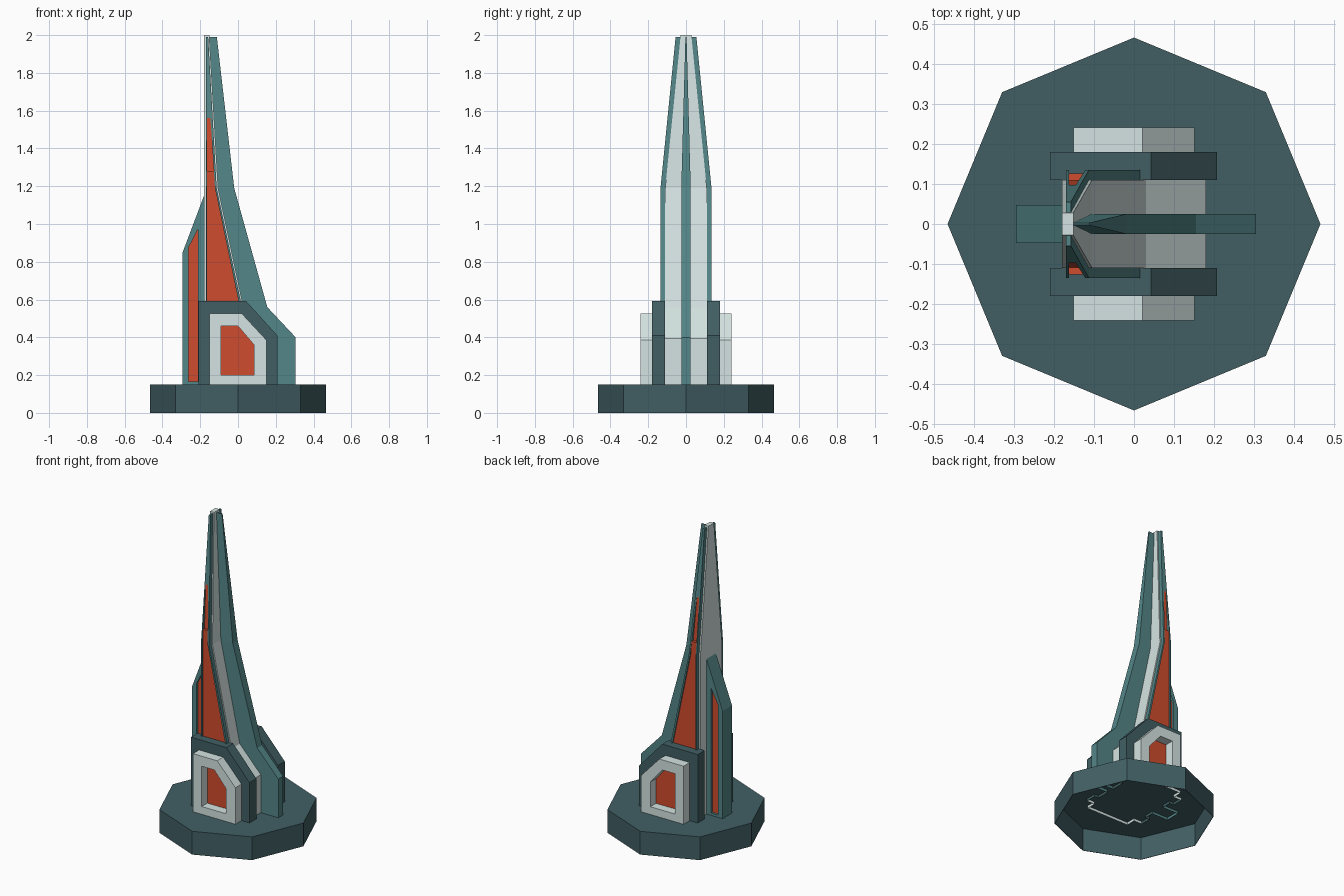
import bpy
import bmesh
from math import cos, sin, pi

cube = bpy.data.objects.get("Cube")
if cube:
    bpy.data.objects.remove(cube, do_unlink=True)


def srgb(r, g, b):
    return tuple(((c / 255 + 0.055) / 1.055) ** 2.4 for c in (r, g, b)) + (1.0,)


def material(name, colour):
    m = bpy.data.materials.new(name)
    m.use_nodes = True
    m.diffuse_color = colour
    m.node_tree.nodes["Principled BSDF"].inputs["Base Color"].default_value = colour
    return m


slate = material("dark slate", srgb(65, 95, 100))
teal = material("teal", srgb(84, 134, 136))
pale = material("pale grey", srgb(213, 228, 226))
red = material("rust red", srgb(208, 76, 46))


def finish(name, bm, mats, mirror=False):
    bmesh.ops.recalc_face_normals(bm, faces=bm.faces)
    mesh = bpy.data.meshes.new(name)
    bm.to_mesh(mesh)
    bm.free()
    for mat in mats:
        mesh.materials.append(mat)
    obj = bpy.data.objects.new(name, mesh)
    bpy.context.collection.objects.link(obj)
    if mirror:
        mod = obj.modifiers.new("Mirror", 'MIRROR')
        mod.use_axis = (False, True, False)
        mod.use_mirror_merge = False


def bridge(bm, a, b):
    """Join two equal rings of vertices with quads."""
    n = len(a)
    return [bm.faces.new((a[i], a[(i + 1) % n], b[(i + 1) % n], b[i])) for i in range(n)]


def ring(bm, outline, z):
    return [bm.verts.new((x, y, z)) for x, y in outline]


def stack(name, mat, sections, mirror=False):
    """Loft rectangular sections given as (z, x0, x1, y0, y1)."""
    bm = bmesh.new()
    rings = [ring(bm, ((x0, y0), (x1, y0), (x1, y1), (x0, y1)), z)
             for z, x0, x1, y0, y1 in sections]
    for a, b in zip(rings, rings[1:]):
        bridge(bm, a, b)
    bm.faces.new(rings[0])
    bm.faces.new(rings[-1])
    finish(name, bm, [mat], mirror)


def centred(name, mat, sections):
    """Loft sections (z, x0, x1, half width) symmetric about the middle."""
    stack(name, mat, [(z, a, b, -w, w) for z, a, b, w in sections])


def frame(name, mat, outer, inner, y0, y1, mirror=False):
    """Ring between two outlines in the xz plane."""
    bm = bmesh.new()
    o0, o1, i0, i1 = [[bm.verts.new((x, y, z)) for x, z in pts]
                      for pts, y in ((outer, y0), (outer, y1), (inner, y0), (inner, y1))]
    for a, b in ((o0, o1), (o1, i1), (i1, i0), (i0, o0)):
        bridge(bm, a, b)
    finish(name, bm, [mat], mirror)


def octagon(radius):
    return [(radius * cos(k * pi / 4), radius * sin(k * pi / 4)) for k in range(8)]


# Octagonal base, a thin shell open underneath
bm = bmesh.new()
shell = [ring(bm, octagon(r), z) for r, z in
         ((0.467, 0.15), (0.467, 0), (0.464, 0), (0.464, 0.147))]
for a, b in zip(shell, shell[1:]):
    bridge(bm, a, b)
bm.faces.new(shell[0])
bm.faces.new(shell[-1])
finish("base", bm, [slate])

# Shallow rim under the base, following the footprint of the parts above
half = [(-0.295, 0.048), (-0.18, 0.048), (-0.18, 0.11), (-0.21, 0.11), (-0.21, 0.18),
        (-0.152, 0.18), (-0.152, 0.242), (0.151, 0.242), (0.151, 0.18), (0.208, 0.18),
        (0.208, 0.11), (0.18, 0.11), (0.18, 0.025), (0.305, 0.025)]
footprint = half + [(x, -y) for x, y in reversed(half)]
bm = bmesh.new()
for wall in bridge(bm, ring(bm, footprint, 0.13), ring(bm, footprint, 0.147)):
    y = abs(wall.calc_center_median().y)
    wall.material_index = 1 if y > 0.18 else 2 if y < 0.06 else 0
finish("footprint_rim", bm, [slate, pale, teal])

# Tapering pale core of the spire
centred("spire_core", pale, [
    (0.149, -0.18, 0.18, 0.11), (0.395, -0.18, 0.18, 0.11), (0.555, -0.18, 0.03, 0.11),
    (1.19, -0.18, -0.105, 0.11), (2.0, -0.18, -0.152, 0.028)])

# Teal cladding: two rims around the red panels and a solid upper part
centred("cladding_back_rim", teal, [
    (0.5, -0.17, -0.163, 0.135), (1.19, -0.17, -0.163, 0.135), (1.56, -0.17, -0.163, 0.098)])
centred("cladding_front_rim", teal, [
    (0.5, 0.003, 0.015, 0.135), (0.59, 0.003, 0.015, 0.135),
    (1.19, -0.122, -0.113, 0.135), (1.56, -0.146, -0.134, 0.098)])
centred("cladding_top", teal, [(1.56, -0.17, -0.134, 0.098), (1.99, -0.17, -0.158, 0.055)])

# Stepped red panels set between the rims
centred("lower_panels", red, [
    (0.5, -0.165, 0.005, 0.126), (0.59, -0.165, 0.005, 0.126),
    (1.19, -0.165, -0.12, 0.126), (1.28, -0.165, -0.126, 0.126)])
centred("upper_panels", red, [(1.27, -0.165, -0.125, 0.109), (1.56, -0.165, -0.144, 0.097)])

# Long fin along the front slope of the spire
centred("fin", teal, [
    (0.149, -0.16, 0.305, 0.025), (0.4, -0.16, 0.305, 0.025), (0.56, -0.16, 0.155, 0.025),
    (1.19, -0.16, -0.02, 0.025), (1.99, -0.16, -0.112, 0.003)])

# Buttress tower behind the spire, with red strips recessed in its sides
frame("rear_tower", teal,
      [(-0.295, 0.149), (-0.17, 0.149), (-0.17, 1.155), (-0.178, 1.155), (-0.295, 0.845)],
      [(-0.262, 0.165), (-0.212, 0.165), (-0.212, 0.972), (-0.214, 0.968), (-0.262, 0.875)],
      -0.048, 0.048)
centred("rear_tower_strips", red, [
    (0.155, -0.265, -0.21, 0.034), (0.88, -0.265, -0.21, 0.034),
    (0.98, -0.214, -0.21, 0.034)])

# Side pods with a pale window frame and red window
stack("side_pod", slate, [
    (0.149, -0.21, 0.208, 0.11, 0.18), (0.41, -0.21, 0.208, 0.11, 0.18),
    (0.592, -0.21, 0.043, 0.11, 0.18)], True)
frame("window_frame", pale,
      [(-0.152, 0.149), (0.151, 0.149), (0.151, 0.385), (0.021, 0.525), (-0.152, 0.525)],
      [(-0.09, 0.2), (0.085, 0.2), (0.085, 0.36), (0.0, 0.46), (-0.09, 0.46)],
      0.178, 0.242, True)
stack("window", red, [
    (0.195, -0.095, 0.09, 0.178, 0.184), (0.36, -0.095, 0.09, 0.178, 0.184),
    (0.465, -0.095, 0.0, 0.178, 0.184)], True)
